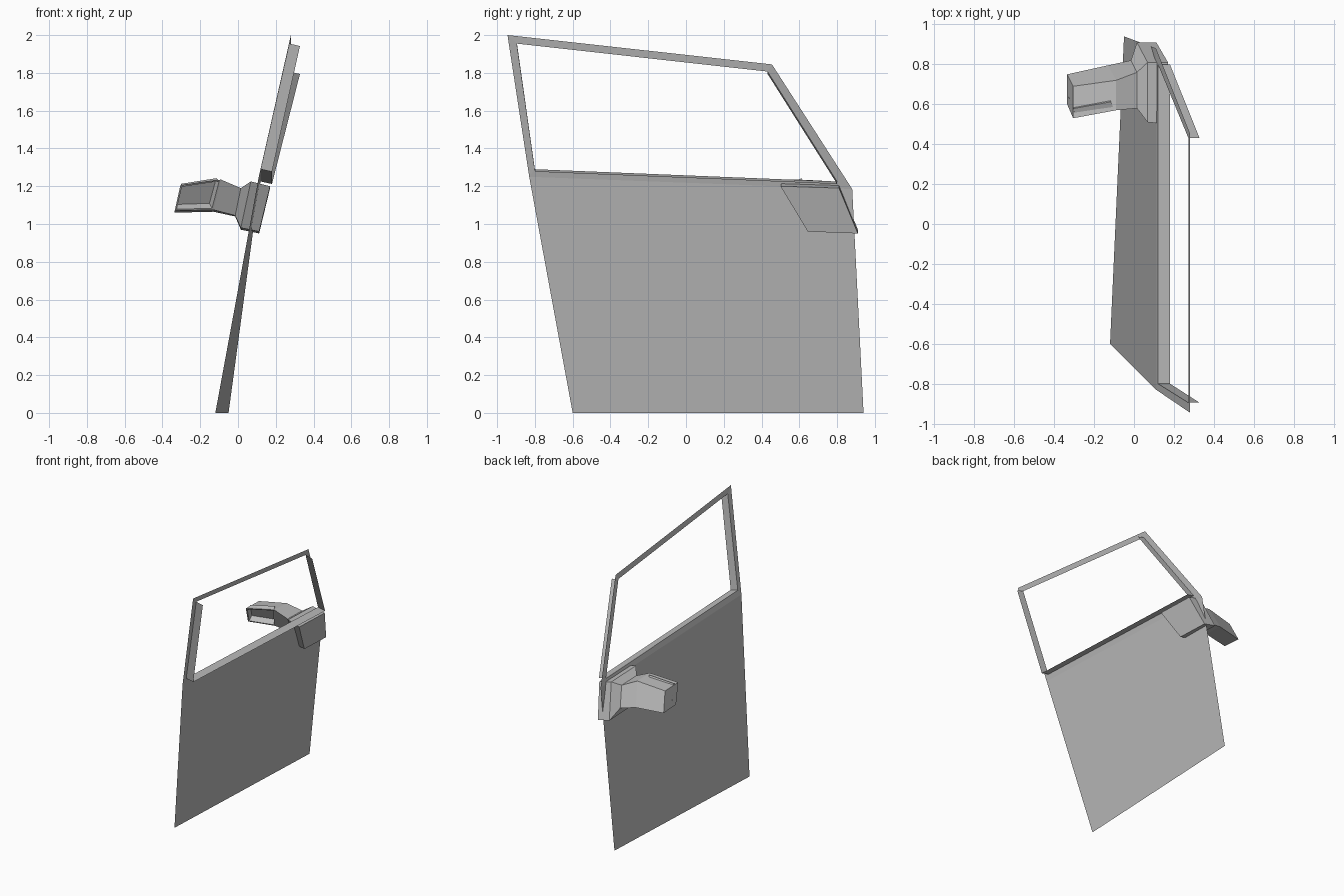
import bpy, bmesh
from mathutils import Vector

cube = bpy.data.objects.get("Cube")
if cube:
    bpy.data.objects.remove(cube, do_unlink=True)

grey = bpy.data.materials.new("door grey")
grey.use_nodes = True
colour = (0.5, 0.5, 0.5, 1)
grey.diffuse_color = colour
grey.node_tree.nodes["Principled BSDF"].inputs["Base Color"].default_value = colour


def finish(name, bm, closed=False):
    if closed:
        bmesh.ops.recalc_face_normals(bm, faces=bm.faces[:])
    mesh = bpy.data.meshes.new(name)
    bm.to_mesh(mesh)
    bm.free()
    mesh.materials.append(grey)
    obj = bpy.data.objects.new(name, mesh)
    bpy.context.collection.objects.link(obj)
    return obj


def sheet(name, quads):
    bm = bmesh.new()
    for quad in quads:
        bm.faces.new([bm.verts.new(p) for p in quad])
    bmesh.ops.remove_doubles(bm, verts=bm.verts[:], dist=0.0005)
    return finish(name, bm)


# Corner order: low front, low rear, high rear, high front
outer = [Vector(p) for p in ((0.11, -0.83, 1.25), (0.11, 0.88, 1.185),
                             (0.28, 0.455, 1.845), (0.28, -0.945, 2.0))]
inner = [Vector(p) for p in ((0.12, -0.80, 1.29), (0.12, 0.80, 1.225),
                             (0.272, 0.432, 1.807), (0.272, -0.895, 1.955))]

# Door skin below the window
sheet("door_panel", [[(-0.12, -0.60, 0), (-0.05, 0.94, 0), outer[1], outer[0]]])

# Flat window surround
sheet("window_frame", [[outer[i], outer[(i + 1) % 4], inner[(i + 1) % 4], inner[i]]
                       for i in range(4)])

# Flanges turned inward from the sill and both pillars
low, high = Vector((0.06, 0, -0.013)), Vector((0.056, 0, -0.013))
depth = [low, low, high, high]
for name, a, b in (("window_sill", 0, 1), ("rear_pillar_flange", 1, 2),
                   ("front_pillar_flange", 3, 0)):
    sheet(name, [[inner[a], inner[b], inner[b] + depth[b], inner[a] + depth[a]]])

# Mirror: loft of four-sided sections from the mounting plate out to the tip
sections = [
    [(0.17, 0.50, 1.20), (0.17, 0.81, 1.19), (0.112, 0.91, 0.95), (0.112, 0.645, 0.96)],
    [(0.068, 0.51, 1.225), (0.068, 0.81, 1.215), (0.015, 0.91, 0.97), (0.015, 0.645, 0.98)],
    [(0.015, 0.58, 1.19), (0.015, 0.76, 1.185), (-0.015, 0.82, 1.04), (-0.015, 0.66, 1.045)],
    [(-0.09, 0.57, 1.235), (-0.09, 0.72, 1.23), (-0.13, 0.795, 1.065), (-0.13, 0.64, 1.075)],
    [(-0.305, 0.53, 1.205), (-0.305, 0.69, 1.20), (-0.335, 0.75, 1.06), (-0.335, 0.60, 1.07)],
]
bm = bmesh.new()
rings = [[bm.verts.new(p) for p in s] for s in sections]
bm.faces.new(rings[0])
bm.faces.new(rings[-1])
for a, b in zip(rings, rings[1:]):
    for i in range(4):
        j = (i + 1) % 4
        face = bm.faces.new([a[i], a[j], b[j], b[i]])
# The last face made is the one that holds the glass
bmesh.ops.recalc_face_normals(bm, faces=bm.faces[:])
bmesh.ops.inset_region(bm, faces=[face], thickness=0.013)
bmesh.ops.inset_region(bm, faces=[face], thickness=0.008, depth=-0.045)
finish("wing_mirror", bm, closed=True)
